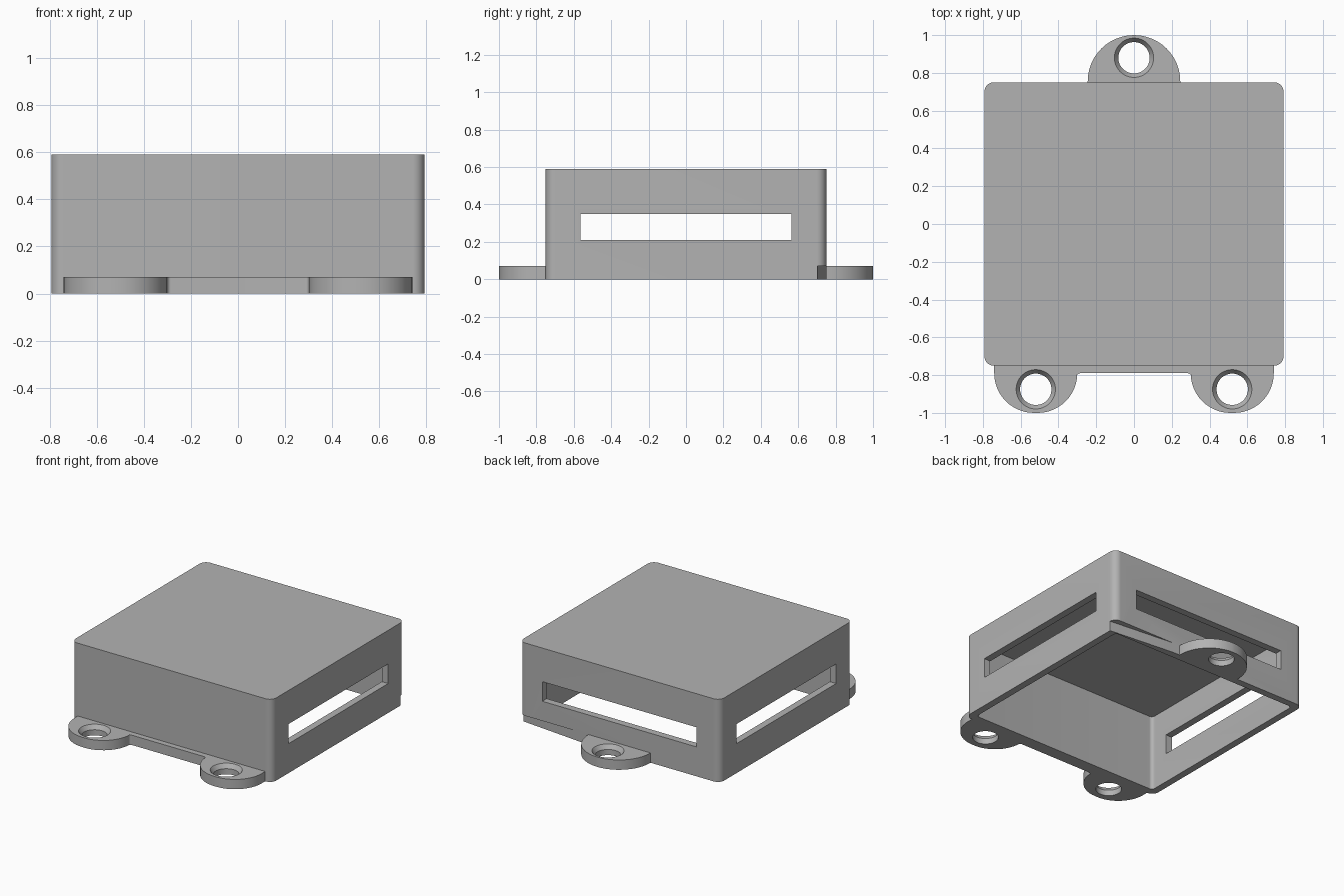
import bpy, bmesh, math
from mathutils import Vector

cube = bpy.data.objects.get("Cube")
if cube:
    bpy.data.objects.remove(cube, do_unlink=True)

grey = bpy.data.materials.new("plain_grey")
grey.use_nodes = True
GREY = (0.45, 0.45, 0.45, 1)
grey.diffuse_color = GREY
grey.node_tree.nodes["Principled BSDF"].inputs["Base Color"].default_value = GREY


def rounded(corners, steps=12):
    """Outline from (x, y, radius) right-angle corners."""
    out = []
    for i, (x, y, r) in enumerate(corners):
        p = Vector((x, y))
        if r == 0:
            out.append(p)
            continue
        u = (Vector(corners[i - 1][:2]) - p).normalized()
        v = (Vector(corners[(i + 1) % len(corners)][:2]) - p).normalized()
        for k in range(steps + 1):
            t = math.pi / 2 * k / steps
            out.append(p + r * (u + v) - r * (math.cos(t) * v + math.sin(t) * u))
    return out


def rectangle(hx, hy, r=0):
    return rounded([(-hx, -hy, r), (hx, -hy, r), (hx, hy, r), (-hx, hy, r)])


def finish(name, bm):
    bmesh.ops.recalc_face_normals(bm, faces=bm.faces)
    mesh = bpy.data.meshes.new(name)
    bm.to_mesh(mesh)
    bm.free()
    mesh.materials.append(grey)
    ob = bpy.data.objects.new(name, mesh)
    bpy.context.collection.objects.link(ob)
    return ob


def prism(name, outline, z0, z1):
    bm = bmesh.new()
    face = bm.faces.new([bm.verts.new((p[0], p[1], z0)) for p in outline])
    top = bmesh.ops.extrude_face_region(bm, geom=[face])["geom"]
    bmesh.ops.translate(bm, vec=(0, 0, z1 - z0),
                        verts=[g for g in top if isinstance(g, bmesh.types.BMVert)])
    return finish(name, bm)


def screw_hole(x, y):
    """Countersunk hole cutter: rings joined into one solid."""
    bm = bmesh.new()
    n = 48
    rings = []
    for r, z in ((0.083, -0.05), (0.083, 0.04), (0.104, 0.07), (0.104, 0.12)):
        rings.append([bm.verts.new((x + r * math.cos(math.tau * k / n),
                                    y + r * math.sin(math.tau * k / n), z))
                      for k in range(n)])
    for a, b in zip(rings, rings[1:]):
        for k in range(n):
            j = (k + 1) % n
            bm.faces.new((a[k], a[j], b[j], b[k]))
    bm.faces.new(rings[0])
    bm.faces.new(rings[-1])
    return finish("hole_cutter", bm)


def select(ob):
    bpy.ops.object.select_all(action='DESELECT')
    ob.select_set(True)
    bpy.context.view_layer.objects.active = ob


def cut(ob, cutter):
    mod = ob.modifiers.new("cut", 'BOOLEAN')
    mod.operation = 'DIFFERENCE'
    mod.solver = 'EXACT'
    mod.object = cutter
    select(ob)
    bpy.ops.object.modifier_apply(modifier=mod.name)
    bpy.data.objects.remove(cutter, do_unlink=True)


HX, HY, HEIGHT, WALL, PLATE = 0.792, 0.75, 0.59, 0.05, 0.07

# Box cover, open underneath
cover = prism("box_cover", rectangle(HX, HY, 0.05), 0, HEIGHT)
cut(cover, prism("cavity", rectangle(HX - WALL, HY - WALL, 0.025), -0.1, HEIGHT - WALL))

# Long slot through both sides, and one through the back
cut(cover, prism("side_slots", rectangle(1, 0.563), 0.21, 0.35))
cut(cover, prism("back_slot", [(-0.61, 0.5), (0.61, 0.5), (0.61, 1), (-0.61, 1)], 0.21, 0.35))

# Shallow tapered relief at the foot of one back corner
cut(cover, prism("relief", [(0.3, HY), (HX, 0.703), (0.9, 0.693), (0.9, 0.9), (0.3, 0.9)],
                 -0.1, PLATE))

# Front mounting plate with two ears
half = [(0.30, -0.79, 0.015), (0.30, -1, 0.21), (0.74, -1, 0.21), (0.74, -HY, 0)]
mirrored = [(-x, y, r) for x, y, r in reversed(half)]
front_plate = prism("front_mounting_plate", rounded(mirrored + half), 0, PLATE)
for side in (-1, 1):
    cut(front_plate, screw_hole(side * 0.52, -0.875))

# Back mounting ear
back_ear = prism("back_mounting_ear",
                 rounded([(-0.245, HY, 0), (0.245, HY, 0),
                          (0.245, 1, 0.2449), (-0.245, 1, 0.2449)]), 0, PLATE)
cut(back_ear, screw_hole(0, 0.88))

for ob in (cover, front_plate, back_ear):
    select(ob)
    bpy.ops.object.shade_smooth_by_angle(angle=math.radians(30))
